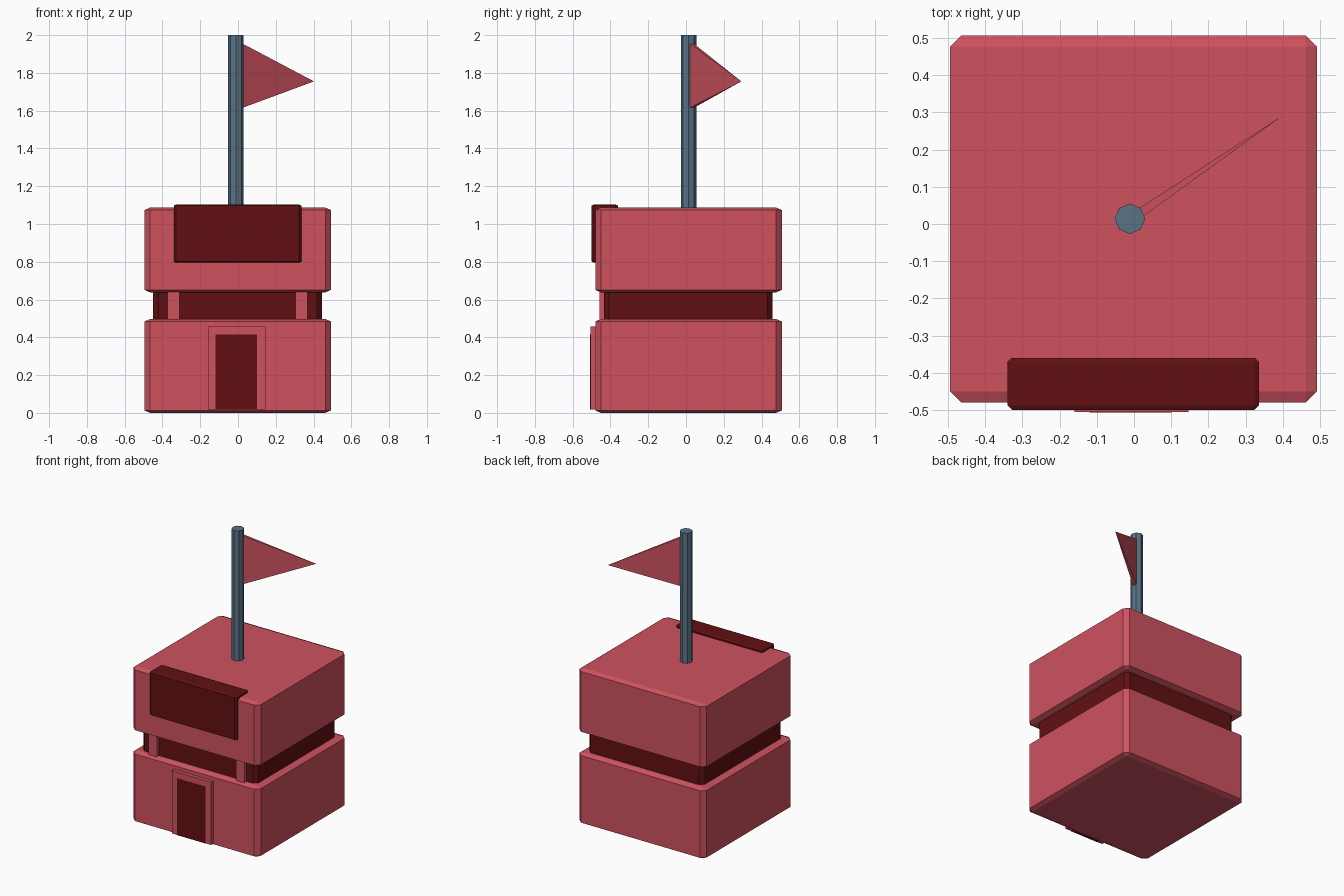
import bpy, bmesh, math

if "Cube" in bpy.data.objects:
    bpy.data.objects.remove(bpy.data.objects["Cube"])


def material(name, rgb):
    m = bpy.data.materials.new(name)
    m.diffuse_color = (*rgb, 1)
    m.use_nodes = True
    m.node_tree.nodes["Principled BSDF"].inputs["Base Color"].default_value = m.diffuse_color
    return m


RED = material("red", (0.62, 0.085, 0.115))
DARK = material("dark_red", (0.12, 0.005, 0.006))
STEEL = material("steel", (0.10, 0.17, 0.24))


def finish(name, bm, mat):
    bmesh.ops.recalc_face_normals(bm, faces=bm.faces)
    me = bpy.data.meshes.new(name)
    bm.to_mesh(me)
    bm.free()
    me.materials.append(mat)
    ob = bpy.data.objects.new(name, me)
    bpy.context.collection.objects.link(ob)
    return ob


def box(name, xs, ys, zs, mat, bevel=0, z_bevel=0):
    """Box from ranges; the chamfer may be flatter in z than in x and y."""
    bm = bmesh.new()
    bmesh.ops.create_cube(bm, size=1)
    squash = z_bevel / bevel if bevel else 1
    dims = [r[1] - r[0] for r in (xs, ys, zs)]
    for v in bm.verts:
        v.co.x *= dims[0]
        v.co.y *= dims[1]
        v.co.z *= dims[2] / squash
    if bevel:
        bmesh.ops.bevel(bm, geom=bm.edges[:], offset=bevel, segments=1,
                        affect='EDGES')
    for v in bm.verts:
        v.co.z *= squash
        v.co.x += sum(xs) / 2
        v.co.y += sum(ys) / 2
        v.co.z += sum(zs) / 2
    return finish(name, bm, mat)


# Tower: two chamfered storeys with a dark recessed band between them
for name, zs in (("lower_storey", (0, 0.497)), ("upper_storey", (0.638, 1.087))):
    box(name, (-0.495, 0.492), (-0.48, 0.507), zs, RED, 0.03, 0.013)
box("window_band", (-0.449, 0.446), (-0.434, 0.459), (0.47, 0.665), DARK, 0.027, 0.012)

# Short posts across the front of the band
for name, x in (("left_post", -0.342), ("right_post", 0.337)):
    box(name, (x - 0.032, x + 0.032), (-0.457, -0.40), (0.48, 0.655), RED)

# Doorway and front panel
box("door_frame", (-0.16, 0.146), (-0.506, -0.45), (0.018, 0.458), RED)
box("door", (-0.12, 0.101), (-0.507, -0.46), (0.017, 0.415), DARK)
box("front_panel", (-0.34, 0.336), (-0.5, -0.36), (0.795, 1.103), DARK, 0.012, 0.006)

# Flagpole
bm = bmesh.new()
bmesh.ops.create_cone(bm, cap_ends=True, segments=8, radius1=0.041,
                      radius2=0.041, depth=0.94)
bmesh.ops.translate(bm, verts=bm.verts, vec=(-0.011, 0.014, 1.53))
finish("flagpole", bm, STEEL)

# Pennant: thin wedge tapering to a point
bm = bmesh.new()
base = [bm.verts.new((x, y, z)) for x, y, z in (
    (0.011, 0.041, 1.955), (0.024, 0.02, 1.955),
    (0.024, 0.02, 1.615), (0.011, 0.041, 1.615))]
tip = bm.verts.new((0.402, 0.293, 1.755))
bm.faces.new(base)
for i in range(4):
    bm.faces.new((base[i], base[(i + 1) % 4], tip))
finish("pennant", bm, RED)
